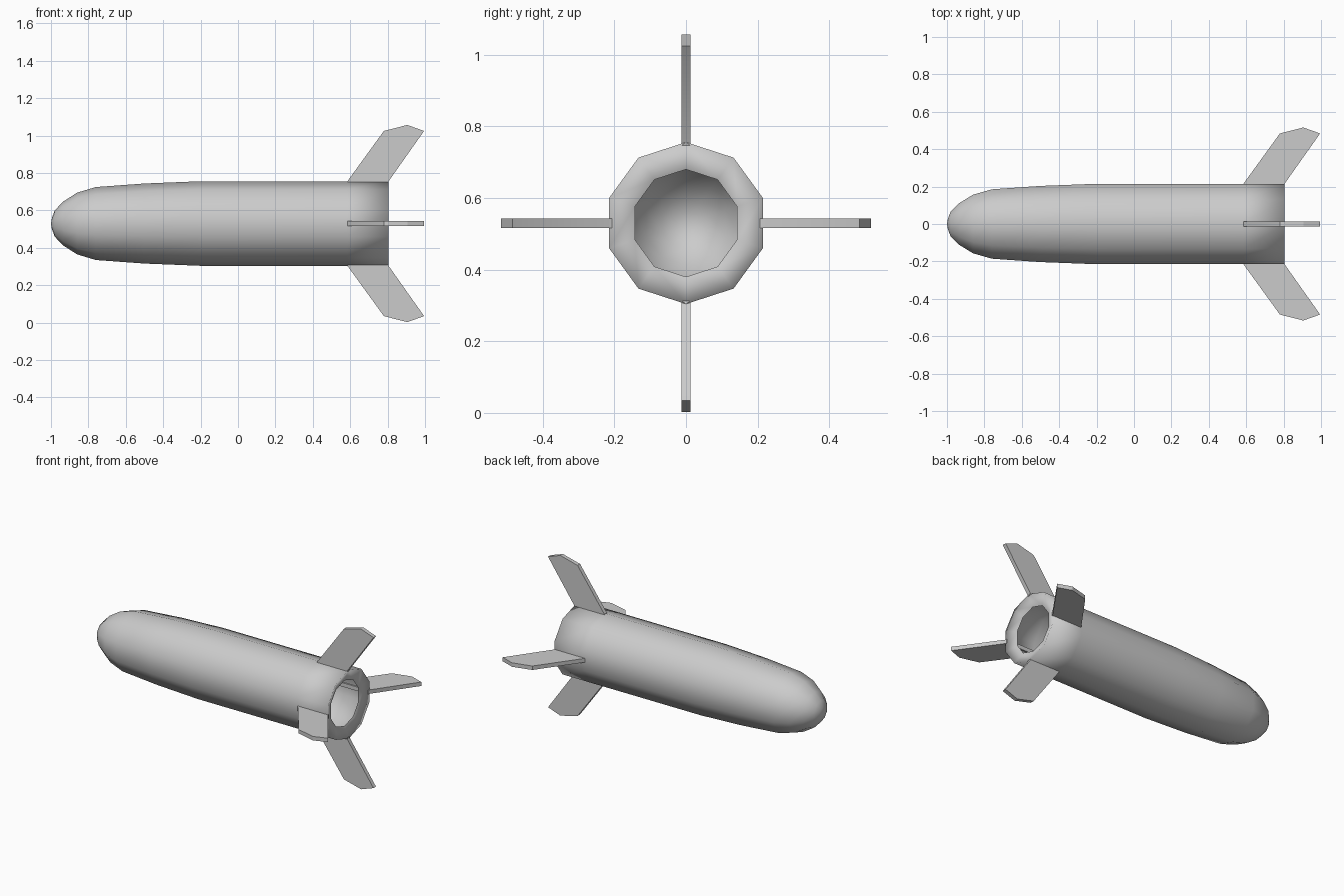
import bpy, bmesh
from math import sin, cos, pi, radians
from mathutils import Matrix

if "Cube" in bpy.data.objects:
    bpy.data.objects.remove(bpy.data.objects["Cube"])

CZ = 0.53      # height of the long axis
SIDES = 10


def finish(name, bm, angle):
    bmesh.ops.recalc_face_normals(bm, faces=bm.faces)
    me = bpy.data.meshes.new(name)
    bm.to_mesh(me)
    bm.free()
    ob = bpy.data.objects.new(name, me)
    bpy.context.collection.objects.link(ob)
    ob.location.z = CZ
    bpy.ops.object.select_all(action='DESELECT')
    ob.select_set(True)
    bpy.context.view_layer.objects.active = ob
    bpy.ops.object.shade_smooth_by_angle(angle=radians(angle))
    return ob


def lathe(name, profile, angle):
    # Ten-sided shell around the x axis; radius 0 closes to a point
    bm = bmesh.new()
    rings = []
    for x, r in profile:
        if r == 0:
            rings.append([bm.verts.new((x, 0, 0))] * SIDES)
        else:
            rings.append([bm.verts.new((x, r * sin(2 * pi * i / SIDES), r * cos(2 * pi * i / SIDES)))
                          for i in range(SIDES)])
    for a, b in zip(rings, rings[1:]):
        for i in range(SIDES):
            j = (i + 1) % SIDES
            bm.faces.new(list(dict.fromkeys((a[i], a[j], b[j], b[i]))))
    return finish(name, bm, angle)


def fin(name, turn, drop):
    # Swept plate, drawn pointing up and turned around the body axis
    outline = [(0.585, 0.226), (0.78, 0.495), (0.905, 0.527), (0.995, 0.495),
               (0.805, 0.226), (0.803, 0.217), (0.587, 0.217)]
    bm = bmesh.new()
    f = bm.faces.new([bm.verts.new((x, -0.013, r - drop)) for x, r in outline])
    ext = bmesh.ops.extrude_face_region(bm, geom=[f])
    bmesh.ops.translate(bm, vec=(0, 0.026, 0),
                        verts=[v for v in ext['geom'] if isinstance(v, bmesh.types.BMVert)])
    bmesh.ops.transform(bm, matrix=Matrix.Rotation(turn, 4, 'X'), verts=bm.verts)
    return finish(name, bm, 30)


# Hollow body with rounded nose
lathe("body", [(-1, 0), (-0.995, 0.03), (-0.98, 0.07), (-0.935, 0.117), (-0.86, 0.165),
               (-0.76, 0.195), (-0.5, 0.214), (-0.2, 0.226), (0.585, 0.226)], 80)

# Tail collar with its lip turned inward
lathe("tail_collar", [(0.585, 0.226), (0.805, 0.226), (0.775, 0.15)], 180)

# Four fins; the side pair sits on flat faces, slightly nearer the axis
for k, name in enumerate(("top_fin", "left_fin", "bottom_fin", "right_fin")):
    fin(name, k * pi / 2, 0.011 * (k % 2))
